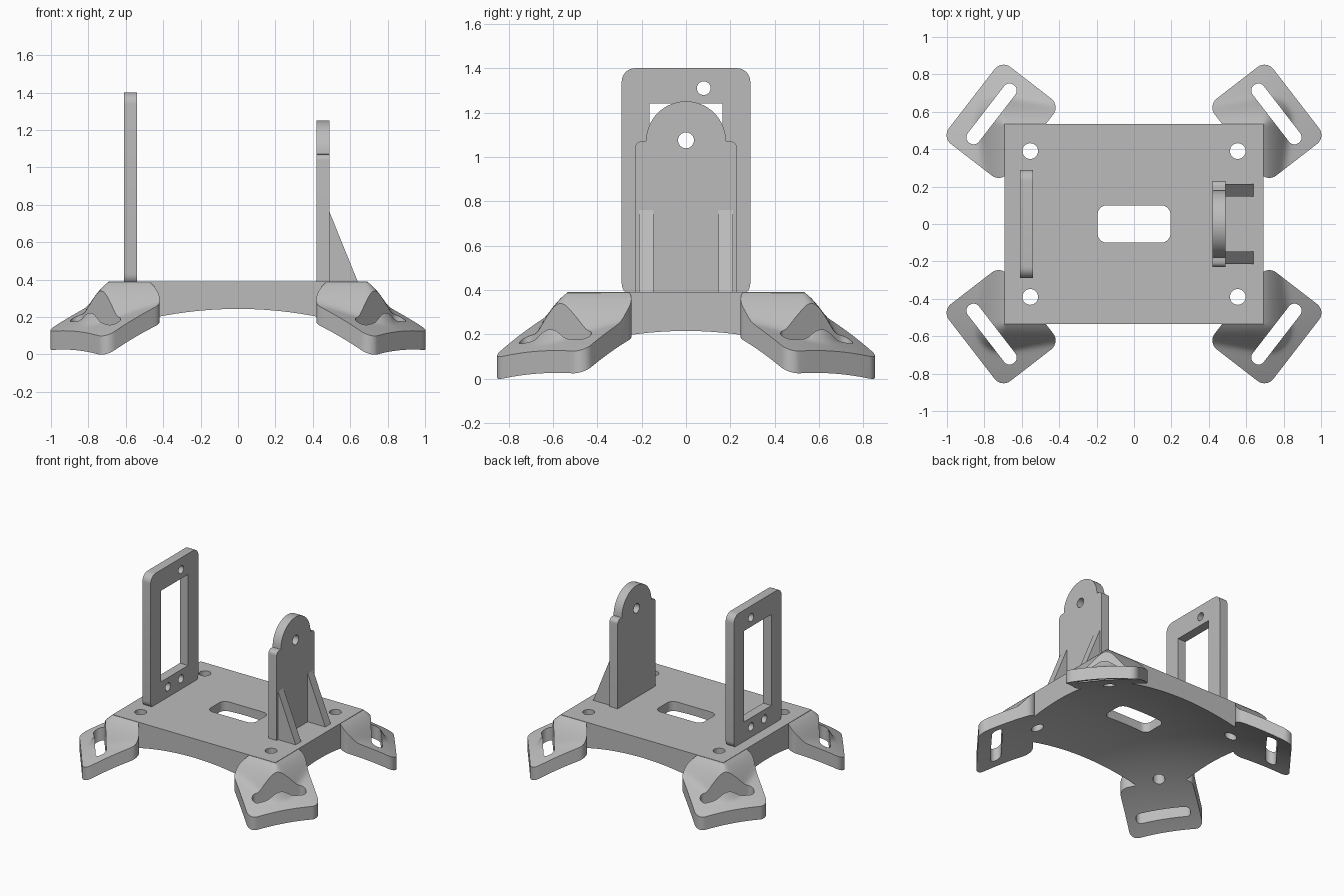
import bpy, bmesh, math
from mathutils import Matrix

if "Cube" in bpy.data.objects:
    bpy.data.objects.remove(bpy.data.objects["Cube"], do_unlink=True)

grey = bpy.data.materials.new("plain grey")
grey.use_nodes = True
grey.diffuse_color = (0.5, 0.5, 0.5, 1)
grey.node_tree.nodes["Principled BSDF"].inputs["Base Color"].default_value = (0.5, 0.5, 0.5, 1)

PLATE_X, PLATE_Y, TOP = 0.692, 0.535, 0.39
FLAT = Matrix()
# Panels are drawn in (y, z) and extruded along x; gussets in (x, z) along y
PANEL = Matrix(((0, 0, 1, 0), (1, 0, 0, 0), (0, 1, 0, 0), (0, 0, 0, 1)))
GUSSET = Matrix(((1, 0, 0, 0), (0, 0, -1, 0), (0, 1, 0, 0), (0, 0, 0, 1)))
CORNER = Matrix.Rotation(math.radians(37.7), 4, "Z")


def arc(cx, cy, r, start, end, n=8):
    angles = [math.radians(start + (end - start) * i / n) for i in range(n + 1)]
    return [(cx + r * math.cos(a), cy + r * math.sin(a)) for a in angles]


def rounded_rect(u0, u1, v0, v1, r):
    return (arc(u1 - r, v1 - r, r, 0, 90) + arc(u0 + r, v1 - r, r, 90, 180)
            + arc(u0 + r, v0 + r, r, 180, 270) + arc(u1 - r, v0 + r, r, 270, 360))


def circle(u, v, r):
    return arc(u, v, r, 0, 360, 32)[:-1]


def finish_mesh(name, bm):
    bmesh.ops.recalc_face_normals(bm, faces=bm.faces[:])
    mesh = bpy.data.meshes.new(name)
    bm.to_mesh(mesh)
    bm.free()
    mesh.materials.append(grey)
    obj = bpy.data.objects.new(name, mesh)
    bpy.context.collection.objects.link(obj)
    return obj


def prism(name, points, low, high, frame=FLAT):
    bm = bmesh.new()
    face = bm.faces.new([bm.verts.new((u, v, low)) for u, v in points])
    ring = bmesh.ops.extrude_face_region(bm, geom=[face])["geom"]
    verts = [g for g in ring if isinstance(g, bmesh.types.BMVert)]
    bmesh.ops.translate(bm, verts=verts, vec=(0, 0, high - low))
    bm.transform(frame)
    return finish_mesh(name, bm)


def height_block(name, centre, half, cells, height, flat_z):
    """Solid between a height function and a flat level."""
    bm = bmesh.new()
    bmesh.ops.create_grid(bm, x_segments=cells, y_segments=cells, size=1)
    for v in bm.verts:
        v.co.x = centre[0] + v.co.x * half[0]
        v.co.y = centre[1] + v.co.y * half[1]
        v.co.z = height(v.co.x, v.co.y)
    ring = bmesh.ops.extrude_face_region(bm, geom=bm.faces[:])["geom"]
    for g in ring:
        if isinstance(g, bmesh.types.BMVert):
            g.co.z = flat_z
    bmesh.ops.triangulate(bm, faces=bm.faces[:])
    return finish_mesh(name, bm)


def bake(obj):
    graph = bpy.context.evaluated_depsgraph_get()
    mesh = bpy.data.meshes.new_from_object(obj.evaluated_get(graph))
    obj.modifiers.clear()
    obj.data = mesh


def combine(obj, other, operation="DIFFERENCE"):
    mod = obj.modifiers.new("combine", "BOOLEAN")
    mod.operation, mod.solver, mod.object = operation, "EXACT", other
    bake(obj)
    bpy.data.objects.remove(other, do_unlink=True)


def underside(x, y):
    return 0.326 - 0.231 * x * x - 0.288 * y * y


def tab_top(x, y):
    # Flange follows the underside; a hill rises from it to the plate corner
    d = math.hypot(max(0, x - PLATE_X), max(0, y - PLATE_Y))
    hill = TOP - 0.003 - 0.7 * d - 5 * d * d
    flange = underside(x, y) + 0.1
    gap, soft = hill - flange, 0.02
    return min(TOP - 0.002, (hill + flange + math.sqrt(gap * gap + soft * soft)) / 2)


# Strap tabs: one corner shaped, then mirrored to all four
tabs = prism("strap_tabs", rounded_rect(0.70, 1.096, -0.26, 0.26, 0.06), -0.2, 0.6, CORNER)
combine(tabs, height_block("tab_trim", (0.72, 0.55), (0.4, 0.42), 56, tab_top, 1.0))
combine(tabs, prism("strap_slot", rounded_rect(0.925, 1.0, -0.195, 0.195, 0.036), -0.5, 1, CORNER))
mirror = tabs.modifiers.new("mirror", "MIRROR")
mirror.use_axis = (True, True, False)
mirror.use_mirror_merge = False
bake(tabs)

# Base plate with arched underside and holes
base = prism("base_plate", [(-PLATE_X, -PLATE_Y), (PLATE_X, -PLATE_Y),
                            (PLATE_X, PLATE_Y), (-PLATE_X, PLATE_Y)], -0.2, TOP)
combine(base, tabs, "UNION")
combine(base, height_block("arch", (0, 0), (1.1, 1.0), 48, underside, -0.6))
combine(base, prism("centre_hole", rounded_rect(-0.195, 0.195, -0.1, 0.1, 0.05), -0.5, 1))
for x in (-0.555, 0.555):
    for y in (-0.39, 0.39):
        combine(base, prism("screw_hole", circle(x, y, 0.042), -0.5, 1))

# Tall window frame on the right
frame = prism("window_frame", rounded_rect(-0.29, 0.29, 0.37, 1.4, 0.06), -0.61, -0.54, PANEL)
window = [(-0.165, 0.54), (0.165, 0.54), (0.165, 1.24), (-0.165, 1.24)]
combine(frame, prism("window", window, -0.8, -0.4, PANEL))
for y in (-0.08, 0.08):
    for z in (0.47, 1.31):
        combine(frame, prism("frame_hole", circle(y, z, 0.031), -0.8, -0.4, PANEL))

# Arched pivot support on the left
outline = ([(-0.23, 0.37), (0.23, 0.37)] + arc(0.2, 1.04, 0.03, 0, 90)
           + arc(0, 1.071, 0.18, 0, 180, 32) + arc(-0.2, 1.04, 0.03, 90, 180))
support = prism("pivot_support", outline, 0.42, 0.49, PANEL)
combine(support, prism("pivot_hole", circle(0, 1.075, 0.036), 0.3, 0.6, PANEL))

# Triangular gussets bracing the support
gussets = []
for side, y in (("left", -0.18), ("right", 0.18)):
    gussets.append(prism("gusset_" + side, [(0.48, 0.385), (0.642, 0.385), (0.49, 0.76), (0.48, 0.76)],
                         y - 0.033, y + 0.033, GUSSET))

bpy.ops.object.select_all(action="DESELECT")
for obj in (base, frame, support, *gussets):
    obj.select_set(True)
bpy.context.view_layer.objects.active = base
bpy.ops.object.shade_smooth_by_angle(angle=math.radians(30))
